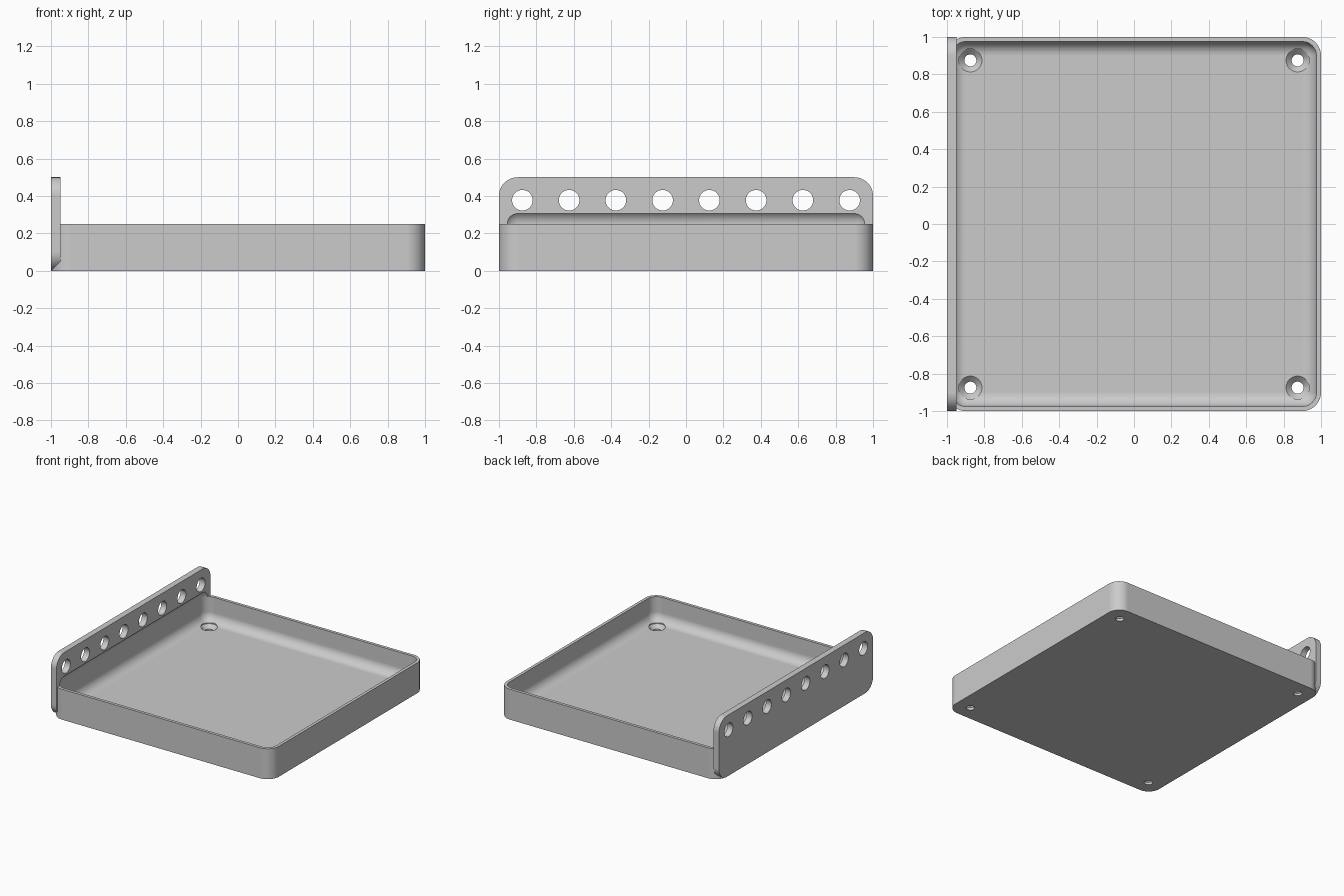
import bpy, bmesh, math
from mathutils import Matrix, Vector

cube = bpy.data.objects.get("Cube")
if cube:
    bpy.data.objects.remove(cube, do_unlink=True)

FLOOR, RIM, TOP = 0.05, 0.25, 0.5
OUTER_R, INNER_R = 0.1, 0.075

grey = bpy.data.materials.new("light grey")
grey.use_nodes = True
colour = (0.6, 0.6, 0.6, 1)
grey.diffuse_color = colour
grey.node_tree.nodes["Principled BSDF"].inputs["Base Color"].default_value = colour


def make_object(name, bm):
    bmesh.ops.recalc_face_normals(bm, faces=bm.faces)
    mesh = bpy.data.meshes.new(name)
    bm.to_mesh(mesh)
    bm.free()
    mesh.materials.append(grey)
    obj = bpy.data.objects.new(name, mesh)
    bpy.context.collection.objects.link(obj)
    return obj


def rounded_box(name, low, high, radius, axis=None):
    """Box with edges rounded: those along one axis, or all of them."""
    low, high = Vector(low), Vector(high)
    bm = bmesh.new()
    bmesh.ops.create_cube(bm, size=1)
    for v in bm.verts:
        v.co = (low + high) / 2 + v.co * (high - low)
    edges = [e for e in bm.edges if axis is None
             or abs((e.verts[0].co - e.verts[1].co).normalized()[axis]) > 0.9]
    bmesh.ops.bevel(bm, geom=edges, offset=radius, segments=12, profile=0.5,
                    affect='EDGES', clamp_overlap=True)
    return make_object(name, bm)


def add_turned(bm, profile, matrix, sides=40):
    """Closed turned solid from (radius, height) pairs."""
    rings = []
    for r, h in profile:
        angles = [math.tau * i / sides for i in range(sides)]
        rings.append([bm.verts.new(matrix @ Vector((r * math.cos(a), r * math.sin(a), h)))
                      for a in angles])
    for a, b in zip(rings, rings[1:]):
        for i in range(sides):
            j = (i + 1) % sides
            bm.faces.new((a[i], a[j], b[j], b[i]))
    bm.faces.new(rings[0][::-1])
    bm.faces.new(rings[-1])


def combine(target, other, operation):
    mod = target.modifiers.new("combine", 'BOOLEAN')
    mod.operation, mod.solver, mod.object = operation, 'EXACT', other
    bpy.context.view_layer.objects.active = target
    bpy.ops.object.modifier_apply(modifier=mod.name)
    bpy.data.objects.remove(other, do_unlink=True)


# Tray body and upright side plate
tray = rounded_box("tray_with_side_plate", (-1, -1, 0), (1, 1, RIM), OUTER_R, axis=2)
plate = rounded_box("side_plate", (-1, -1, 0), (-0.95, 1, TOP), OUTER_R, axis=0)
combine(tray, plate, 'UNION')

# Rounded cavity, which also bites a shallow recess into the plate
cavity = rounded_box("cavity_cutter", (-0.975, -0.975, FLOOR),
                     (0.975, 0.975, RIM + INNER_R), INNER_R)
combine(tray, cavity, 'DIFFERENCE')

# Countersunk floor holes in the four corners
bm = bmesh.new()
for x in (-0.875, 0.875):
    for y in (-0.875, 0.875):
        add_turned(bm, [(0.032, -0.1), (0.032, FLOOR - 0.03), (0.062, FLOOR), (0.062, 0.12)],
                   Matrix.Translation((x, y, 0)))
combine(tray, make_object("floor_hole_cutter", bm), 'DIFFERENCE')

# Row of holes through the plate
bm = bmesh.new()
for i in range(8):
    place = Matrix.Translation((-0.975, -0.875 + 0.25 * i, 0.377))
    add_turned(bm, [(0.055, -0.1), (0.055, 0.1)], place @ Matrix.Rotation(math.pi / 2, 4, 'Y'))
combine(tray, make_object("plate_hole_cutter", bm), 'DIFFERENCE')

# Smooth fillets, crisp edges and flat faces
bpy.ops.object.select_all(action='DESELECT')
tray.select_set(True)
bpy.context.view_layer.objects.active = tray
bpy.ops.object.shade_smooth_by_angle(angle=math.radians(30))
weighted = tray.modifiers.new("flat_faces", 'WEIGHTED_NORMAL')
weighted.keep_sharp = True
